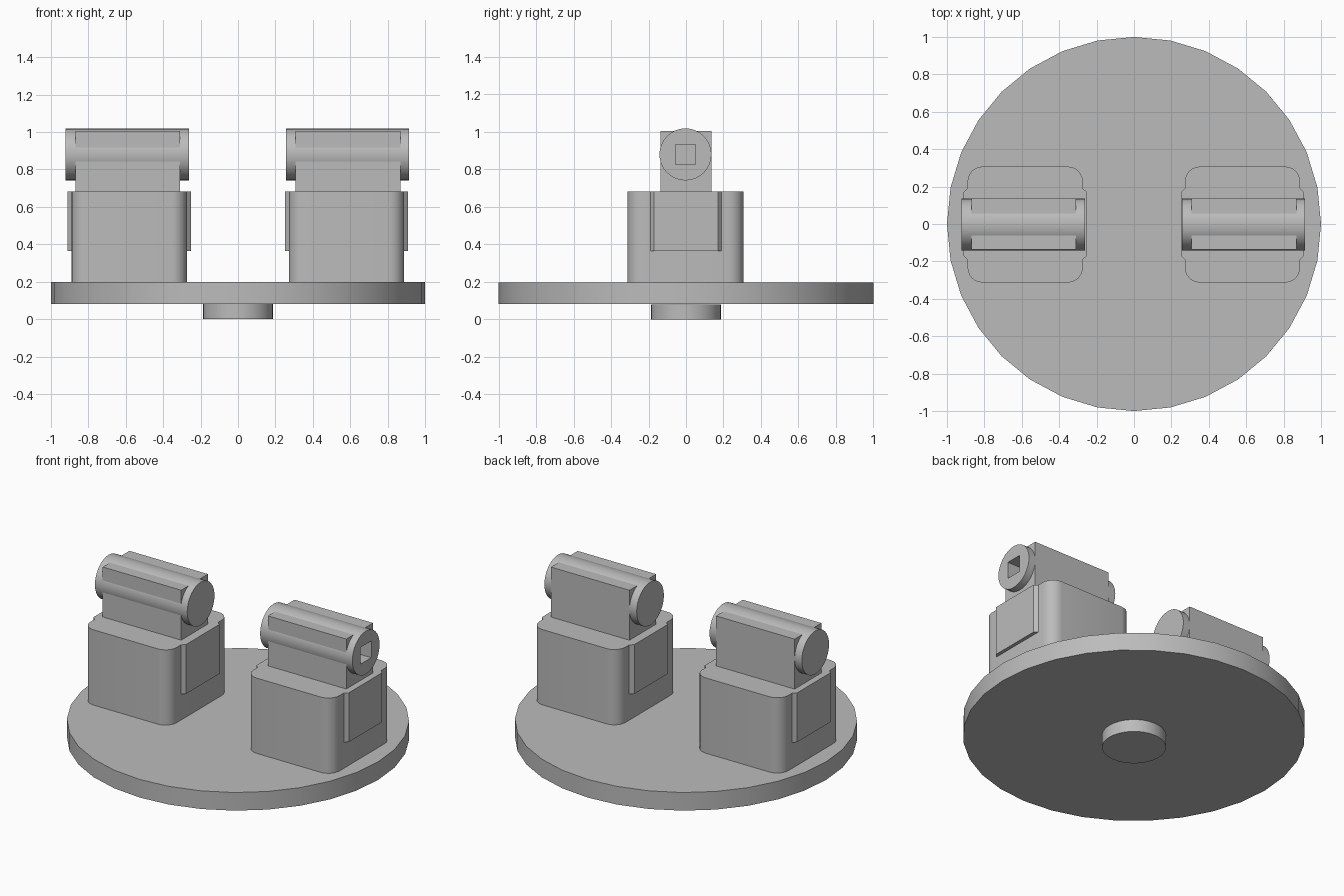
import bpy, bmesh, math
from mathutils import Matrix

cube = bpy.data.objects.get("Cube")
if cube:
    bpy.data.objects.remove(cube, do_unlink=True)

grey = bpy.data.materials.new("plain grey")
grey.use_nodes = True
grey.diffuse_color = (0.5, 0.5, 0.5, 1)
grey.node_tree.nodes["Principled BSDF"].inputs["Base Color"].default_value = (0.5, 0.5, 0.5, 1)


def finish(name, bm, smooth=False):
    bmesh.ops.recalc_face_normals(bm, faces=bm.faces)
    mesh = bpy.data.meshes.new(name)
    bm.to_mesh(mesh)
    bm.free()
    mesh.materials.append(grey)
    ob = bpy.data.objects.new(name, mesh)
    bpy.context.collection.objects.link(ob)
    if smooth:
        bpy.ops.object.select_all(action='DESELECT')
        ob.select_set(True)
        bpy.context.view_layer.objects.active = ob
        bpy.ops.object.shade_smooth_by_angle(angle=math.radians(35))
    return ob


def box(name, x, y, z):
    bm = bmesh.new()
    bmesh.ops.create_cube(bm, size=1)
    for v in bm.verts:
        for i, (lo, hi) in enumerate((x, y, z)):
            v.co[i] = lo if v.co[i] < 0 else hi
    return finish(name, bm)


def cylinder(name, radius, length, centre, axis="Z"):
    bm = bmesh.new()
    turn = Matrix.Rotation(math.pi / 2, 4, "Y") if axis == "X" else Matrix()
    bmesh.ops.create_cone(bm, cap_ends=True, segments=32, radius1=radius, radius2=radius,
                          depth=length, matrix=Matrix.Translation(centre) @ turn)
    return finish(name, bm, True)


def prism(name, outline, z0, z1, smooth=False):
    bm = bmesh.new()
    face = bm.faces.new([bm.verts.new((x, y, z0)) for x, y in outline])
    ext = bmesh.ops.extrude_face_region(bm, geom=[face])
    for v in ext["geom"]:
        if isinstance(v, bmesh.types.BMVert):
            v.co.z = z1
    return finish(name, bm, smooth)


def rounded_rect(cx, cy, hx, hy, r, steps=6):
    pts = []
    for q, (sx, sy) in enumerate(((1, 1), (-1, 1), (-1, -1), (1, -1))):
        for i in range(steps + 1):
            a = (q + i / steps) * math.pi / 2
            pts.append((cx + sx * (hx - r) + r * math.cos(a),
                        cy + sy * (hy - r) + r * math.sin(a)))
    return pts


# Turntable disc and its foot
cylinder("turntable_disc", 1.0, 0.117, (0, 0, 0.139))
cylinder("turntable_foot", 0.187, 0.08, (0, 0, 0.04))

# Two pedestals, each with side plates, a saddle and a roller
for side, cx in (("right", -0.582), ("left", 0.58)):
    prism(side + "_pedestal", rounded_rect(cx, -0.003, 0.308, 0.31, 0.08), 0.197, 0.683, True)
    for end, s in (("inner", -1 if cx > 0 else 1), ("outer", 1 if cx > 0 else -1)):
        x0, x1 = cx + s * 0.308, cx + s * 0.33
        prism(f"{side}_{end}_plate", [(x0, -0.19), (x1, -0.17), (x1, 0.17), (x0, 0.19)],
              0.365, 0.683)
    hx = cx + math.copysign(0.008, cx)
    saddle = box(side + "_saddle", (hx - 0.28, hx + 0.28), (-0.136, 0.136), (0.683, 1.005))
    roller = cylinder(side + "_roller", 0.139, 0.658, (hx - 0.002, -0.003, 0.88), "X")
    # Square socket in the outer end of the left roller
    if cx > 0:
        cutter = box("socket_cutter", (0.6, 1.0), (-0.057, 0.051), (0.826, 0.934))
        cutter.hide_render = True
        cutter.display_type = 'WIRE'
        cutter.hide_set(True)
        for ob in (saddle, roller):
            mod = ob.modifiers.new("socket", 'BOOLEAN')
            mod.operation = 'DIFFERENCE'
            mod.solver = 'EXACT'
            mod.object = cutter
